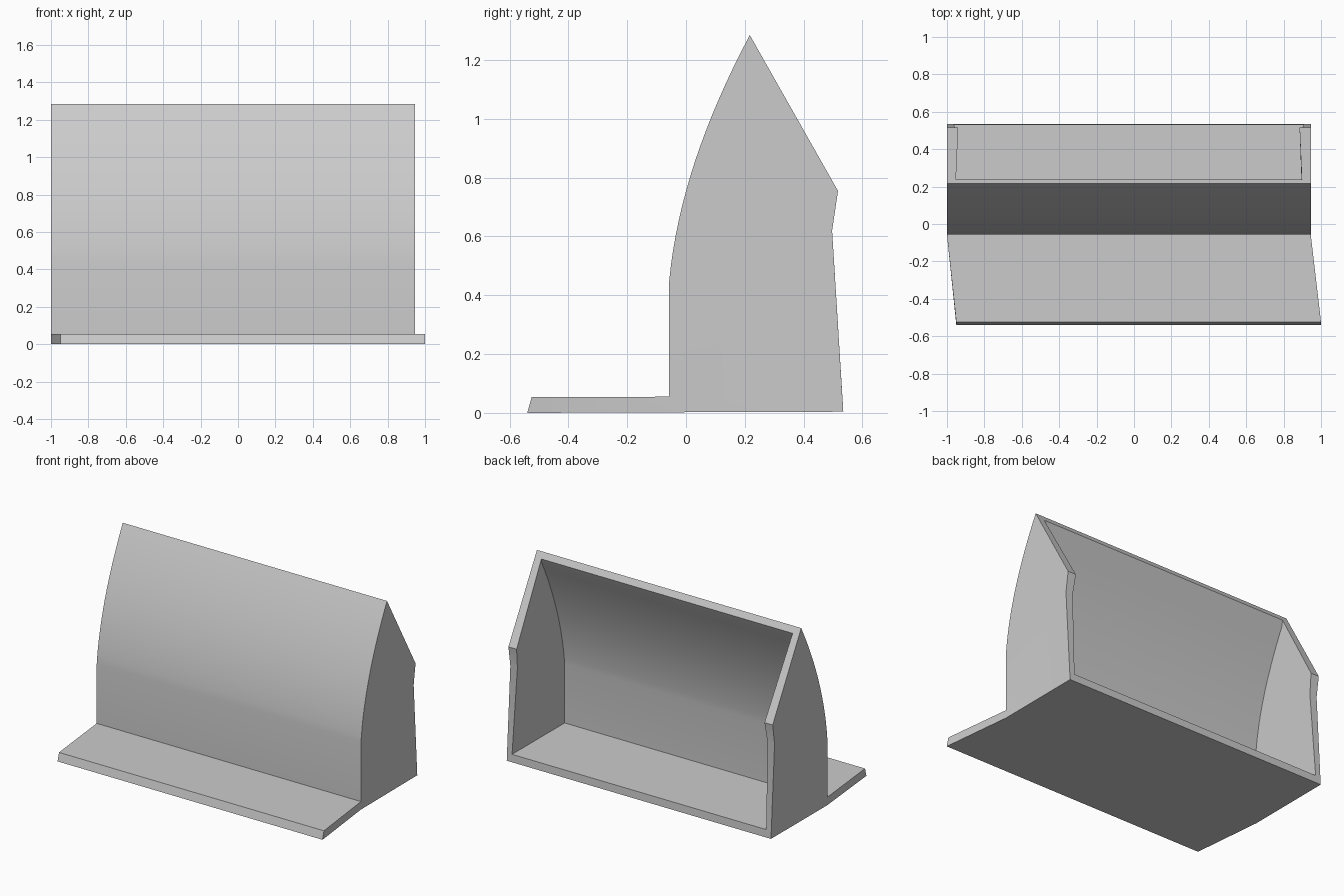
import bpy
import bmesh
import math
from mathutils import Vector

cube = bpy.data.objects.get("Cube")
if cube:
    bpy.data.objects.remove(cube, do_unlink=True)

grey = bpy.data.materials.new("light_grey")
grey.use_nodes = True
grey.diffuse_color = (0.6, 0.6, 0.6, 1)
grey.node_tree.nodes["Principled BSDF"].inputs["Base Color"].default_value = (0.6, 0.6, 0.6, 1)

LEFT, RIGHT = 0.945, -1.0     # outer sides of the housing
WALL, FLOOR = 0.04, 0.055
FRONT = -0.057
STEPS = 16

# Front panel profile (y, z): straight foot, then a curve up to the ridge
start, bend, ridge = Vector((FRONT, 0.45)), Vector((-0.02, 0.84)), Vector((0.217, 1.285))
outer = [Vector((FRONT, FLOOR))]
inner = [Vector((FRONT + WALL, FLOOR))]
for i in range(STEPS + 1):
    t = i / STEPS
    point = start * (1 - t) ** 2 + bend * 2 * t * (1 - t) + ridge * t * t
    tangent = ((bend - start) * (1 - t) + (ridge - bend) * t).normalized()
    outer.append(point)
    inner.append(point + Vector((tangent.y, -tangent.x)) * WALL)

# Open back edge, from the ridge down to the floor
corner, waist = Vector((0.517, 0.755)), Vector((0.497, 0.62))
inner[-1] = ridge + (corner - ridge).normalized() * 0.045
outer += [corner, waist, Vector((0.535, 0.004))]
inner += [corner, waist, Vector((0.532, FLOOR))]
thickness = [WALL] * (len(inner) - 4) + [0.048, 0.06, 0.052, 0.037]

bm = bmesh.new()


def row(profile, x, insets=None):
    insets = insets or [0] * len(profile)
    return [bm.verts.new((x + d, p.x, p.y)) for p, d in zip(profile, insets)]


out_r, out_l = row(outer, RIGHT), row(outer, LEFT)
in_r = row(inner, RIGHT, thickness)
in_l = row(inner, LEFT, [-d for d in thickness])
last = len(outer) - 1
top = last - 3

# Curved front panel, outside and inside
for i in range(top):
    bm.faces.new((out_r[i], out_l[i], out_l[i + 1], out_r[i + 1]))
    bm.faces.new((in_r[i], in_r[i + 1], in_l[i + 1], in_l[i]))

# Rim around the open back
for i in range(top, last):
    bm.faces.new((out_r[i], out_r[i + 1], in_r[i + 1], in_r[i]))
    bm.faces.new((out_l[i], in_l[i], in_l[i + 1], out_l[i + 1]))
bm.faces.new((out_r[top], out_l[top], in_l[top], in_r[top]))
bm.faces.new((out_r[last], in_r[last], in_l[last], out_l[last]))

# Inner side walls and floor
bm.faces.new(in_r)
bm.faces.new(in_l[::-1])
bm.faces.new((in_r[0], in_l[0], in_l[last], in_r[last]))

# Outer side walls
foot_r = bm.verts.new((RIGHT, FRONT, 0.002))
foot_l = bm.verts.new((LEFT, FRONT, 0.002))
bm.faces.new(out_r + [foot_r])
bm.faces.new([foot_l] + out_l[::-1])

# Skewed front lip and underside
lip_r, lip_l = [[bm.verts.new((x, y, z)) for y, z in ((-0.54, 0), (-0.525, 0.054))]
                for x in (-0.95, 1.0)]
bm.faces.new((lip_r[0], lip_l[0], lip_l[1], lip_r[1]))
bm.faces.new((lip_r[1], lip_l[1], out_l[0], out_r[0]))
bm.faces.new((lip_r[0], lip_r[1], out_r[0], foot_r))
bm.faces.new((lip_l[0], foot_l, out_l[0], lip_l[1]))
bm.faces.new((lip_r[0], foot_r, foot_l, lip_l[0]))
bm.faces.new((foot_r, out_r[last], out_l[last], foot_l))

bmesh.ops.recalc_face_normals(bm, faces=bm.faces[:])
mesh = bpy.data.meshes.new("open_housing")
bm.to_mesh(mesh)
bm.free()
mesh.materials.append(grey)
housing = bpy.data.objects.new("open_housing", mesh)
bpy.context.collection.objects.link(housing)

bpy.ops.object.select_all(action='DESELECT')
housing.select_set(True)
bpy.context.view_layer.objects.active = housing
bpy.ops.object.shade_smooth_by_angle(angle=math.radians(25))
